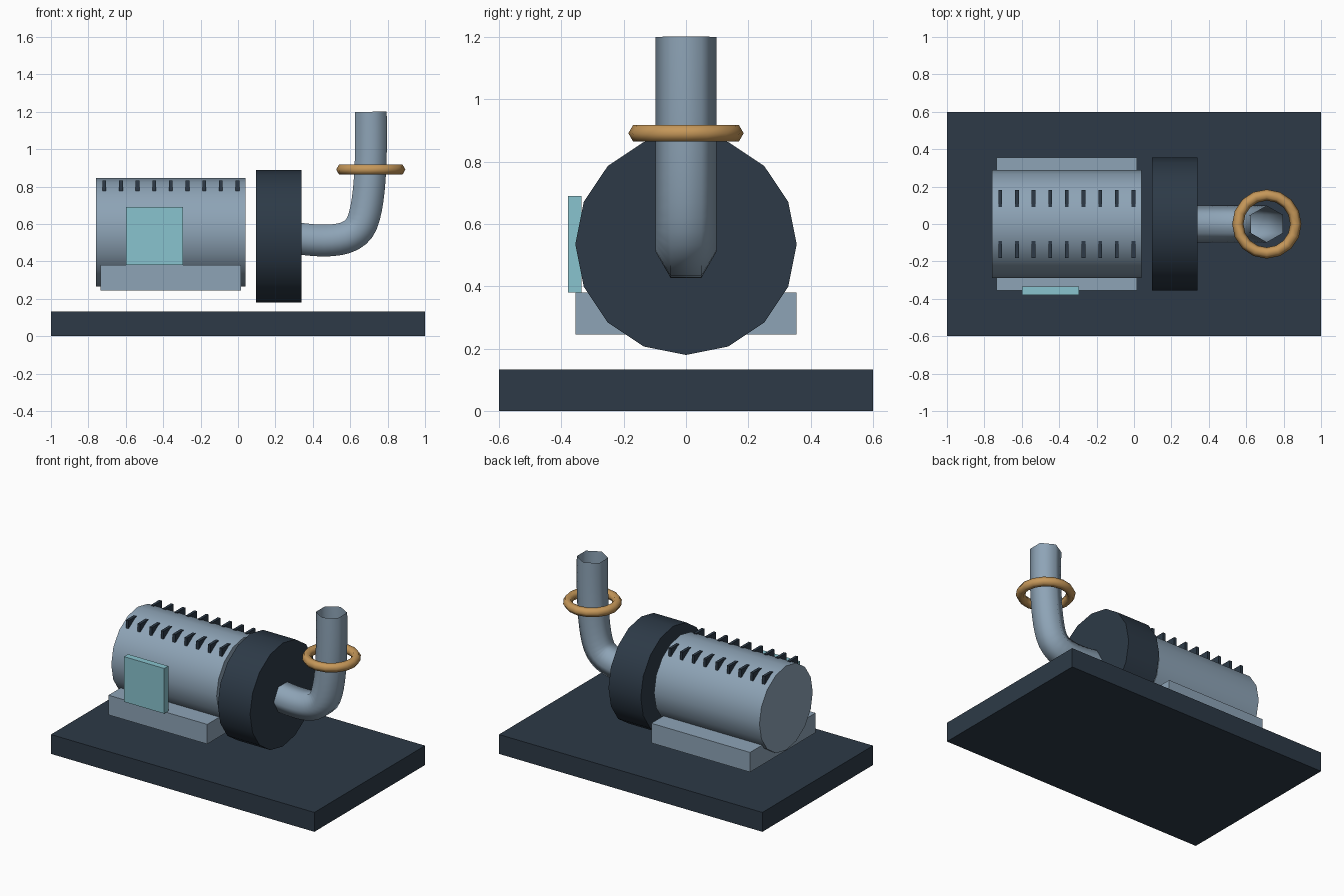
import bpy, bmesh, math
from mathutils import Vector
from mathutils.geometry import interpolate_bezier

if "Cube" in bpy.data.objects:
    bpy.data.objects.remove(bpy.data.objects["Cube"])


def material(name, rgb):
    m = bpy.data.materials.new(name)
    m.diffuse_color = (*rgb, 1)
    m.use_nodes = True
    m.node_tree.nodes["Principled BSDF"].inputs["Base Color"].default_value = m.diffuse_color
    return m


DARK = material("dark_steel", (0.026, 0.042, 0.063))
STEEL = material("light_steel", (0.27, 0.37, 0.47))
TEAL = material("teal", (0.25, 0.55, 0.62))
BRASS = material("brass", (0.56, 0.31, 0.10))


def finish(name, mat):
    ob = bpy.context.object
    ob.name = ob.data.name = name
    ob.data.materials.append(mat)
    return ob


def box(name, x, y, z, mat):
    """Box from (min, max) pairs on each axis."""
    bpy.ops.mesh.primitive_cube_add(size=1, location=[sum(r) / 2 for r in (x, y, z)])
    bpy.context.object.scale = [r[1] - r[0] for r in (x, y, z)]
    bpy.ops.object.transform_apply(location=False, rotation=False, scale=True)
    return finish(name, mat)


def drum(name, x0, x1, z, radius, mat):
    """16-sided cylinder lying along x."""
    bpy.ops.mesh.primitive_cylinder_add(vertices=16, radius=radius, depth=x1 - x0,
                                        location=((x0 + x1) / 2, 0, z),
                                        rotation=(0, math.pi / 2, 0))
    bpy.ops.object.shade_smooth_by_angle(angle=math.radians(30))
    return finish(name, mat)


# Base plate, motor foot, motor body and pump housing
box("base_plate", (-1, 1), (-0.6, 0.6), (0, 0.133), DARK)
box("motor_foot", (-0.735, 0.015), (-0.355, 0.355), (0.245, 0.38), STEEL)
drum("motor_body", -0.76, 0.04, 0.556, 0.289, STEEL)
drum("pump_housing", 0.095, 0.34, 0.535, 0.355, DARK)

# Terminal box on the front side of the motor
box("terminal_box", (-0.6, -0.295), (-0.379, -0.335), (0.38, 0.69), TEAL)

# Two rows of cooling fins
for i in range(9):
    x = -0.715 + i * 0.089
    for side, name in ((-1, "front"), (1, "back")):
        y = sorted((side * 0.092, side * 0.181))
        box(f"{name}_fin_{i + 1}", (x - 0.01, x + 0.01), y, (0.777, 0.832), DARK)

# Outlet pipe: open hexagonal tube swept along a bent path
bends = [[(0.22, 0.54), (0.36, 0.515), (0.58, 0.475), (0.65, 0.58)],
         [(0.65, 0.58), (0.71, 0.67), (0.715, 0.98), (0.71, 1.2)]]
path = []
for b in bends:
    path += interpolate_bezier(*[Vector((x, 0, z)) for x, z in b], 13)[1 if path else 0:]
bm = bmesh.new()
side = Vector((0, 1, 0))
rings = []
for i, p in enumerate(path):
    tangent = (path[min(i + 1, len(path) - 1)] - path[max(i - 1, 0)]).normalized()
    up = tangent.cross(side)
    rings.append([bm.verts.new(p + 0.098 * (math.cos(a) * side + math.sin(a) * up))
                  for a in (k * math.pi / 3 for k in range(6))])
for r, s in zip(rings, rings[1:]):
    for k in range(6):
        f = bm.faces.new((r[k], r[(k + 1) % 6], s[(k + 1) % 6], s[k]))
        f.smooth = True
bmesh.ops.recalc_face_normals(bm, faces=bm.faces)
mesh = bpy.data.meshes.new("outlet_pipe")
bm.to_mesh(mesh)
bm.free()
mesh.materials.append(STEEL)
bpy.context.collection.objects.link(bpy.data.objects.new("outlet_pipe", mesh))

# Flange ring around the pipe
bpy.ops.mesh.primitive_torus_add(location=(0.71, 0, 0.891), major_radius=0.155,
                                 minor_radius=0.03, major_segments=16, minor_segments=6)
bpy.ops.object.shade_smooth()
finish("flange_ring", BRASS)
